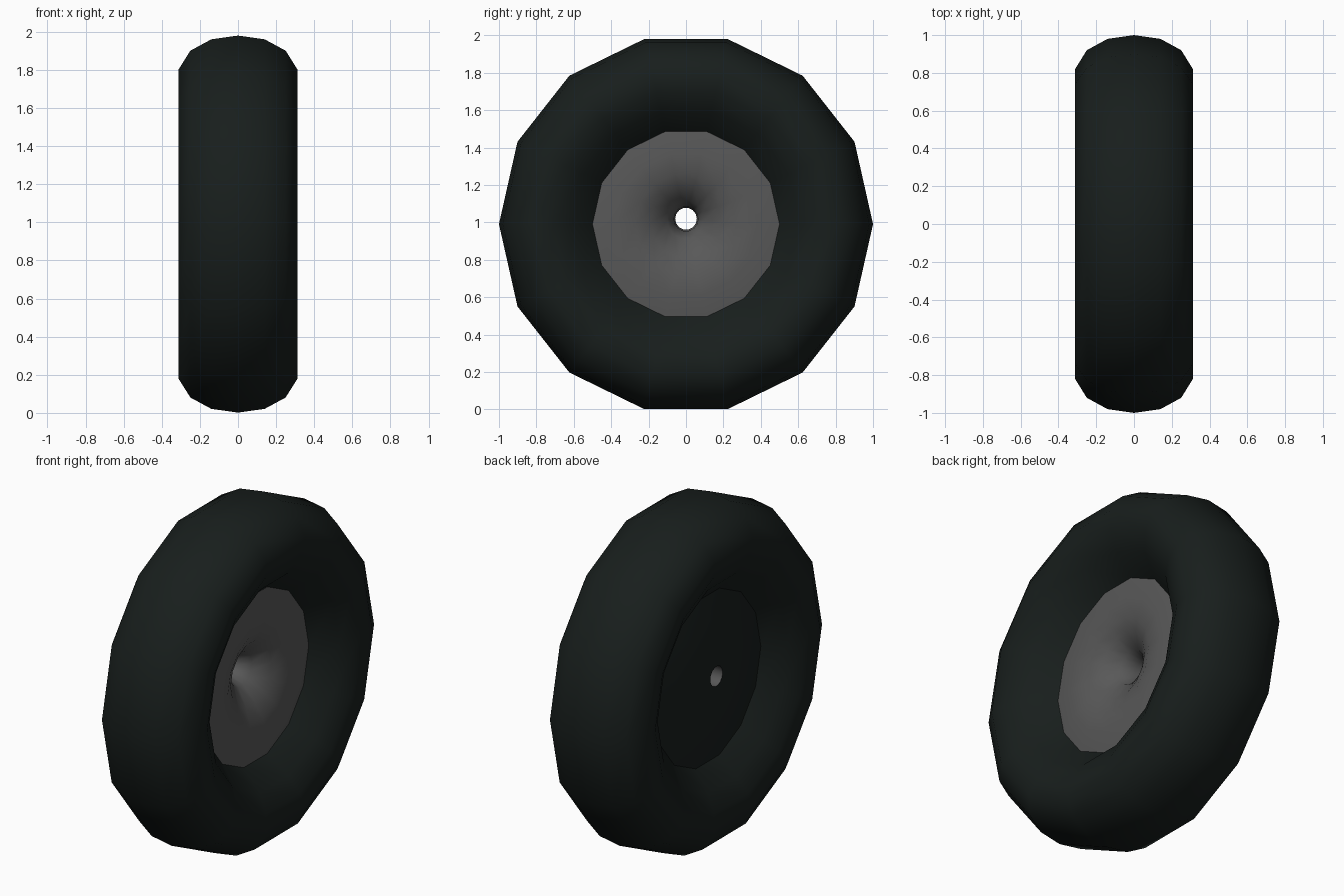
import bpy
import math

if "Cube" in bpy.data.objects:
    bpy.data.objects.remove(bpy.data.objects["Cube"])

SIDES = 14
CENTRE_Z = 0.991
Z_STRETCH = 1.015


def material(name, colour):
    m = bpy.data.materials.new(name)
    m.diffuse_color = (*colour, 1)
    m.use_nodes = True
    m.node_tree.nodes["Principled BSDF"].inputs["Base Color"].default_value = m.diffuse_color
    return m


def lathe(name, profile, mat):
    """Turn (radius, x) points about the axle; the hub hole sits slightly high."""
    verts, faces = [], []
    for r, x in profile:
        lift = 0.037 * max(0, 1 - r / 0.25)
        for k in range(SIDES):
            t = 2 * math.pi * k / SIDES
            verts.append((x, r * math.cos(t),
                          CENTRE_Z + lift + Z_STRETCH * r * math.sin(t)))
    for i in range(len(profile) - 1):
        for k in range(SIDES):
            n = (k + 1) % SIDES
            a, b = i * SIDES, (i + 1) * SIDES
            faces.append((a + k, b + k, b + n, a + n))
    mesh = bpy.data.meshes.new(name)
    mesh.from_pydata(verts, [], faces)
    mesh.polygons.foreach_set("use_smooth", [True] * len(faces))
    mesh.materials.append(mat)
    obj = bpy.data.objects.new(name, mesh)
    bpy.context.collection.objects.link(obj)
    return obj


rubber = material("rubber", (0.009, 0.013, 0.0118))
metal = material("dark_metal", (0.098, 0.098, 0.098))

# Tyre: rounded half section, mirrored across the tread centre line
half = [(0.61, 0.24), (0.71, 0.295), (0.82, 0.312),
        (0.92, 0.25), (0.98, 0.14)]
tyre = ([(0.50, 0.115)] + half + [(1.0, 0.0)]
        + [(r, -x) for r, x in reversed(half)] + [(0.50, -0.142)])
lathe("tyre", tyre, rubber)

# Front wheel disc: slightly domed, running into a funnel-shaped hub hole
lathe("wheel_disc",
      [(0.058, -0.20), (0.065, -0.06), (0.10, 0.02), (0.19, 0.085),
       (0.27, 0.122), (0.38, 0.132), (0.50, 0.115)], metal)

# Back cover: gentle dome with the hub hole in the middle
lathe("back_cover", [(0.50, -0.142), (0.36, -0.172), (0.20, -0.193),
                     (0.058, -0.20)], rubber)
